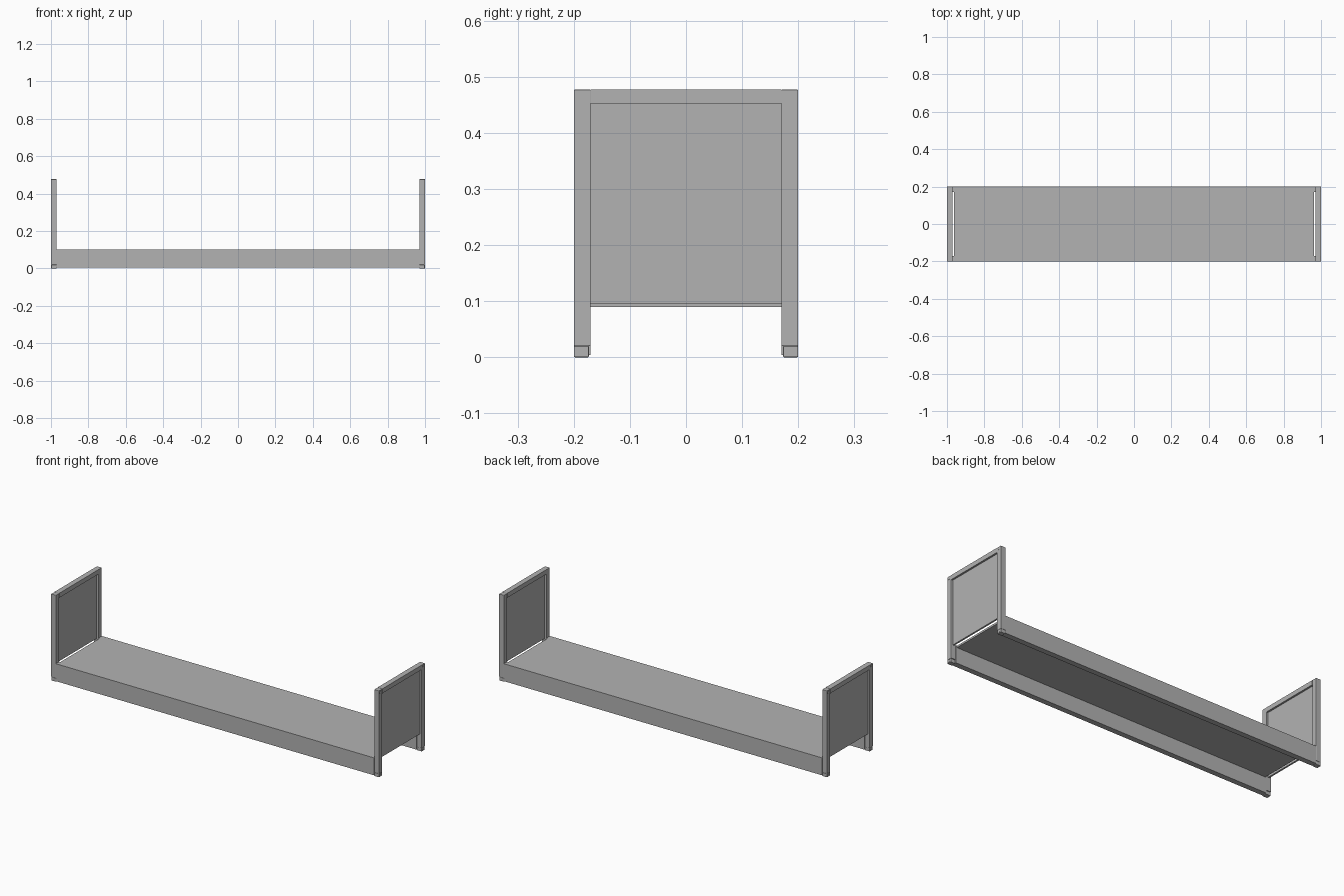
import bpy, math

if "Cube" in bpy.data.objects:
    bpy.data.objects.remove(bpy.data.objects["Cube"], do_unlink=True)

grey = bpy.data.materials.new("plain_grey")
grey.use_nodes = True
tone = (0.45, 0.45, 0.45, 1)
grey.diffuse_color = tone
grey.node_tree.nodes["Principled BSDF"].inputs["Base Color"].default_value = tone


def box(name, x, y, z, bevel=0):
    """Box between the (low, high) pairs of each axis."""
    spans = (x, y, z)
    bpy.ops.mesh.primitive_cube_add(size=1, location=[(a + b) / 2 for a, b in spans])
    ob = bpy.context.object
    ob.name = name
    ob.scale = [abs(b - a) for a, b in spans]
    bpy.ops.object.transform_apply(location=False, rotation=False, scale=True)
    ob.data.materials.append(grey)
    if bevel:
        mod = ob.modifiers.new("soft_edges", "BEVEL")
        mod.width = bevel
        mod.segments = 2
    return ob


def mirrored(s, low, high):
    return tuple(sorted((s * low, s * high)))


def screw(name, sx, sy, z):
    bpy.ops.mesh.primitive_cylinder_add(
        vertices=20, radius=0.007, depth=0.002,
        location=(sx * 0.9992, sy * 0.188, z), rotation=(0, math.pi / 2, 0))
    ob = bpy.context.object
    ob.name = name
    ob.data.materials.append(grey)
    bpy.ops.object.shade_smooth_by_angle()


HEIGHT, RAIL, DECK, INNER = 0.477, 0.452, 0.1, 0.17

# Deck and long side skirts
box("deck", (-0.963, 0.963), (-INNER, INNER), (0.09, DECK))
for sy, side in ((-1, "front"), (1, "back")):
    box(side + "_skirt", (-0.97, 0.97), mirrored(sy, INNER, 0.2), (0.004, DECK))

# End frames: posts, foot caps, screws, top rail and recessed panel
for sx, end in ((1, "left"), (-1, "right")):
    depth = mirrored(sx, 0.97, 0.999)
    for sy, side in ((-1, "front"), (1, "back")):
        label = end + "_" + side
        width = mirrored(sy, INNER, 0.2)
        box(label + "_post", depth, width, (0.02, HEIGHT), 0.0015)
        box(label + "_foot_cap", depth, mirrored(sy, 0.173, 0.2), (0, 0.02), 0.002)
        screw(label + "_top_screw", sx, sy, 0.466)
        screw(label + "_foot_screw", sx, sy, 0.01)
    box(end + "_top_rail", depth, (-INNER, INNER), (RAIL, HEIGHT))
    box(end + "_panel", mirrored(sx, 0.98, 0.989), (-INNER, INNER), (0.095, RAIL))
